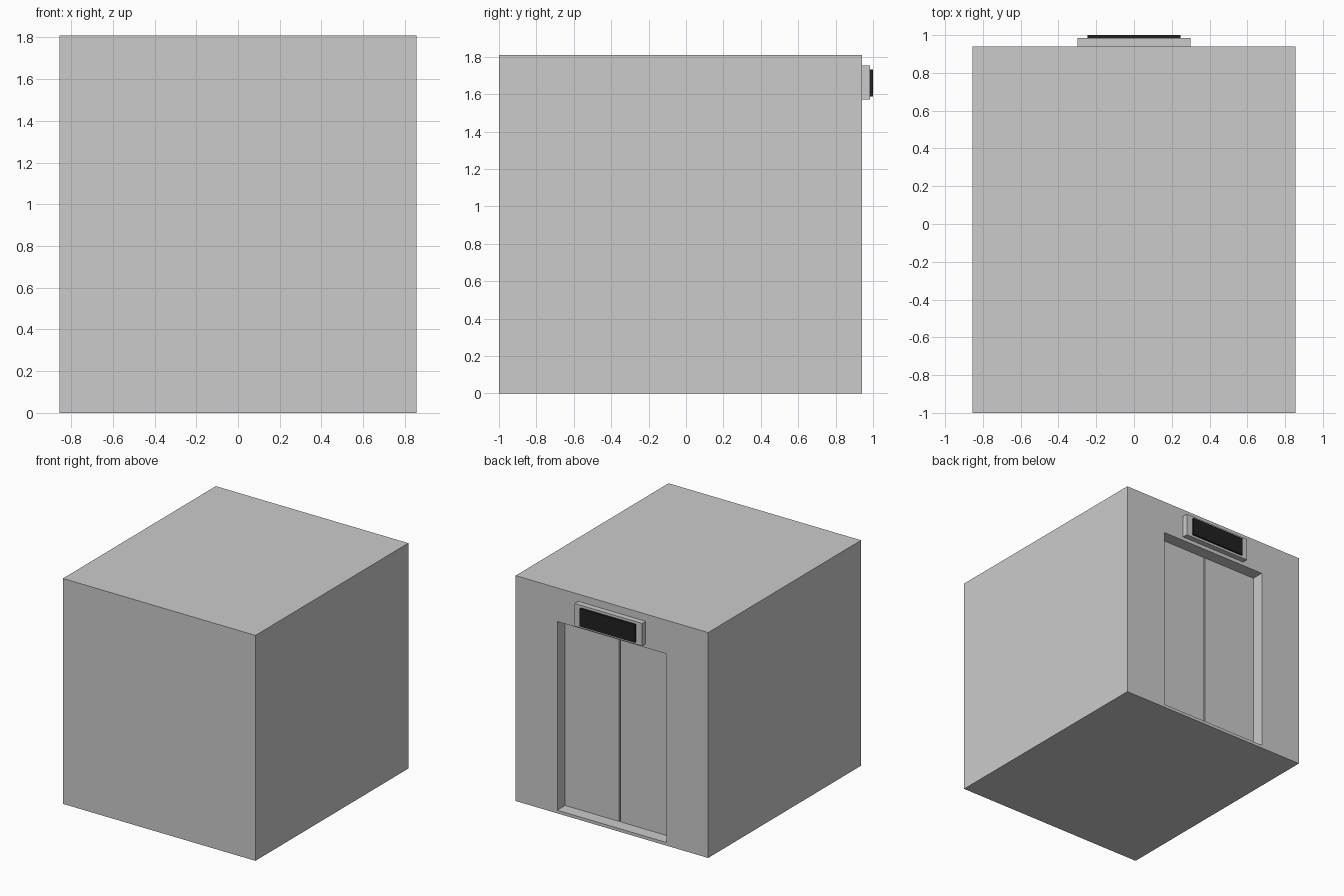
import bpy, bmesh
from mathutils import Vector

if "Cube" in bpy.data.objects:
    bpy.data.objects.remove(bpy.data.objects["Cube"])


def box(name, lo, hi, mat=None):
    """Axis-aligned box between two corners."""
    lo, hi = Vector(lo), Vector(hi)
    bm = bmesh.new()
    bmesh.ops.create_cube(bm, size=1)
    for v in bm.verts:
        v.co = Vector(((lo[i] + hi[i]) / 2 + v.co[i] * (hi[i] - lo[i])) for i in range(3))
    me = bpy.data.meshes.new(name)
    bm.to_mesh(me)
    bm.free()
    ob = bpy.data.objects.new(name, me)
    bpy.context.collection.objects.link(ob)
    if mat:
        me.materials.append(mat)
    return ob


W, WALL_Y, H = 0.855, 0.94, 1.81           # half width, door wall, height
OPEN, SILL, HEAD = 0.485, 0.025, 1.54      # doorway half width, bottom, top
DOOR_Y, DOOR_BACK, GAP = 0.84, 0.80, 0.005

black = bpy.data.materials.new("display_black")
black.diffuse_color = (0.015, 0.015, 0.015, 1)
black.use_nodes = True
black.node_tree.nodes["Principled BSDF"].inputs["Base Color"].default_value = black.diffuse_color

# Lift car with a recessed doorway in the back wall
car = box("lift_car", (-W, -1, 0), (W, WALL_Y, H))
cutter = box("doorway_cutter", (-OPEN, DOOR_BACK, SILL), (OPEN, 1.2, HEAD))
cutter.hide_render = True
cutter.hide_set(True)
cut = car.modifiers.new("doorway", 'BOOLEAN')
cut.operation = 'DIFFERENCE'
cut.solver = 'EXACT'
cut.object = cutter

# Bake the doorway so the cutter can be removed
dg = bpy.context.evaluated_depsgraph_get()
baked = bpy.data.meshes.new_from_object(car.evaluated_get(dg))
car.modifiers.clear()
car.data = baked
bpy.data.objects.remove(cutter)

# Pair of sliding doors with a thin gap between them
for side, s in (("left", 1), ("right", -1)):
    x0, x1 = sorted((s * GAP, s * OPEN))
    box(side + "_door", (x0, DOOR_BACK, SILL), (x1, DOOR_Y, HEAD))

# Floor indicator above the doors
box("indicator_housing", (-0.30, WALL_Y, 1.57), (0.30, 0.985, 1.752))
box("indicator_display", (-0.245, 0.985, 1.588), (0.245, 1.0, 1.732), black)
